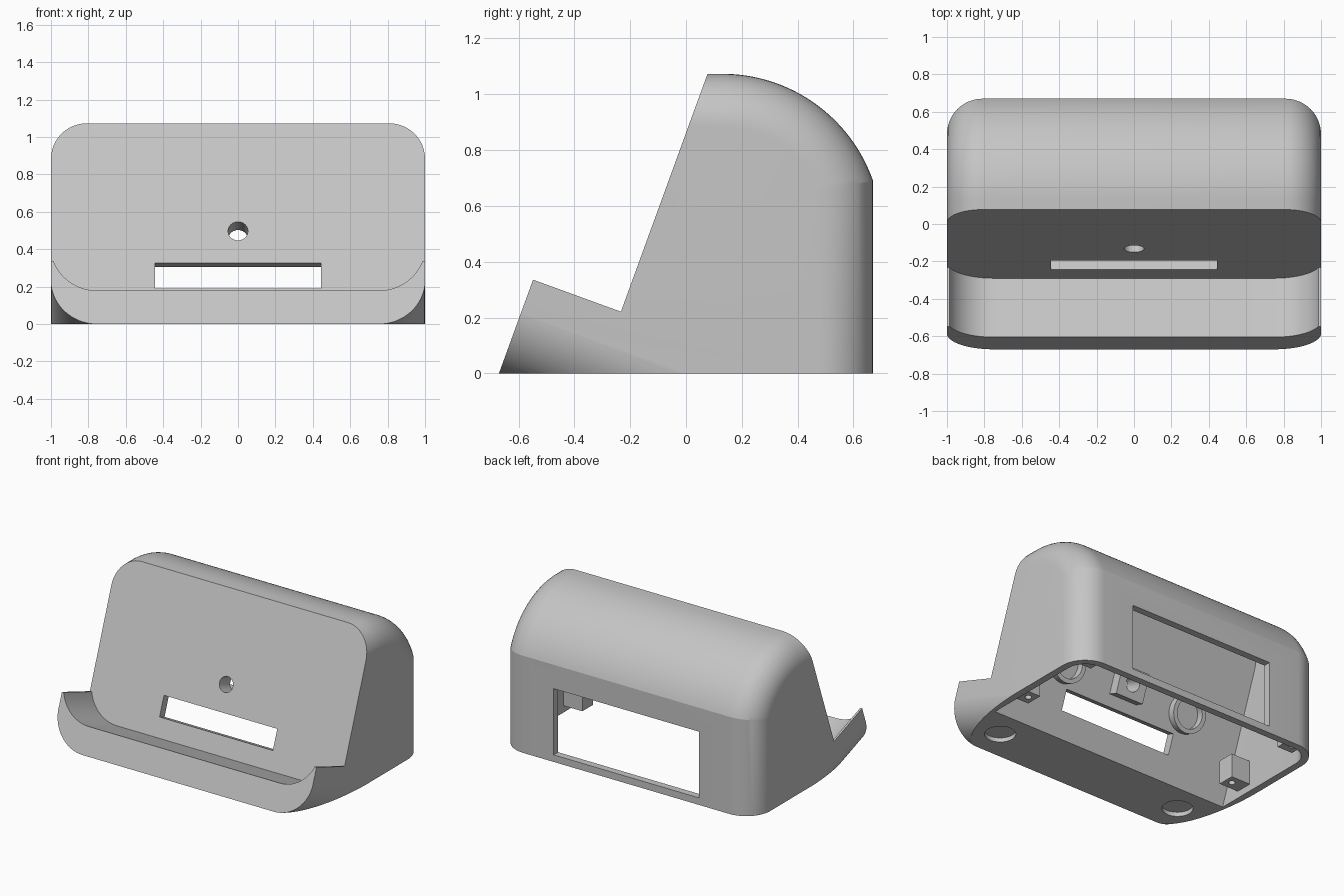
import bpy, bmesh
from math import sin, cos, asin, pi, radians, tau
from mathutils import Matrix

cube = bpy.data.objects.get("Cube")
if cube:
    bpy.data.objects.remove(cube)

# Single plastic colour
grey = bpy.data.materials.new("grey_plastic")
grey.use_nodes = True
COLOUR = (0.56, 0.56, 0.56, 1)
grey.diffuse_color = COLOUR
grey.node_tree.nodes["Principled BSDF"].inputs["Base Color"].default_value = COLOUR

# Tilted frame: local x = width, local y = up the leaning face, local z = depth into the body
T = radians(20)
FRONT, BACK = -0.67, 0.67
TILT = Matrix(((1, 0, 0, 0), (0, sin(T), cos(T), FRONT), (0, cos(T), -sin(T), 0), (0, 0, 0, 1)))
UPRIGHT = Matrix.Identity(4)
FACE = 0.335           # depth of the leaning face
INNER = FACE + 0.06    # depth of its inner side


def finish(name, bm):
    bmesh.ops.recalc_face_normals(bm, faces=bm.faces)
    mesh = bpy.data.meshes.new(name)
    bm.to_mesh(mesh)
    bm.free()
    obj = bpy.data.objects.new(name, mesh)
    mesh.materials.append(grey)
    bpy.context.collection.objects.link(obj)
    return obj


def loft(name, rings):
    """Skin a row of equal point rings and cap both ends."""
    bm = bmesh.new()
    rows = [[bm.verts.new(p) for p in ring] for ring in rings]
    n = len(rows[0])
    for a, b in zip(rows, rows[1:]):
        for i in range(n):
            j = (i + 1) % n
            bm.faces.new((a[i], a[j], b[j], b[i]))
    bm.faces.new(rows[0])
    bm.faces.new(rows[-1])
    return finish(name, bm)


def prism(name, pts, d0, d1, frame):
    return loft(name, [[frame @ Matrix.Translation((p[0], p[1], d)).translation
                        for p in pts] for d in (d0, d1)])


def rect(x0, x1, y0, y1):
    return [(x0, y0), (x1, y0), (x1, y1), (x0, y1)]


def circle(x, y, r, n=48):
    return [(x + r * cos(tau * i / n), y + r * sin(tau * i / n)) for i in range(n)]


def cradle(half, bottom, top, r=0.25, n=16):
    """Open-topped U outline with round lower corners, left top to right top."""
    side = [(half - r + r * cos(a), bottom + r - r * sin(a))
            for a in (pi / 2 * i / n for i in range(n + 1))]
    side = [(half, top)] + [p for p in side if p[1] < top - 0.001]
    return [(-x, y) for x, y in side] + side[::-1]


def boolean(obj, tool, mode="DIFFERENCE"):
    mod = obj.modifiers.new(mode.lower(), "BOOLEAN")
    mod.operation, mod.solver, mod.object = mode, "EXACT", tool
    with bpy.context.temp_override(object=obj, active_object=obj, selected_objects=[obj]):
        bpy.ops.object.modifier_apply(modifier=mod.name)
    bpy.data.objects.remove(tool)


def smooth(obj):
    for o in bpy.context.selected_objects:
        o.select_set(False)
    bpy.context.view_layer.objects.active = obj
    obj.select_set(True)
    bpy.ops.object.shade_smooth_by_angle(angle=radians(15))


def hood_profile(off, depth, floor, n=32):
    """Side outline: leaning front, domed top, upright back, shrunk by off."""
    cy, cz, r = 0.13, 0.501, 0.572 - off
    back = BACK - off
    end = asin((back - cy) / r)
    lean = lambda z: FRONT + (depth + z * sin(T)) / cos(T)
    arc = [(cy + r * sin(end * i / n), cz + r * cos(end * i / n)) for i in range(n + 1)]
    top = cz + r
    return [(back, floor), (lean(floor), floor), (lean(top), top)] + arc


def hood(name, wall, radius, depth, floor, n=12):
    """Hood solid with filleted side edges along the dome and back."""
    rings = []
    for i in range(n + 1):
        a = pi / 2 * i / n
        off, x = wall + radius * (1 - sin(a)), 1 - wall - radius * (1 - cos(a))
        rings.append([(x, y, z) for y, z in hood_profile(off, depth, floor)])
    left = rings
    right = [[(-x, y, z) for x, y, z in ring] for ring in rings[::-1]]
    return loft(name, left + right)


# Outer shell: hood limited by the leaning rounded cradle shape
shell = hood("shell", 0, 0.19, -0.3, 0)
boolean(shell, prism("outer_limit", cradle(1.001, 0, 3), 0, 4, TILT), "INTERSECT")

# Device recess, leaving the front lip, open to the sides above the lip
LIP = 0.357
outline = cradle(1.0, 0.19, LIP)
edge = cradle(1.0, 0.19, 1)
k = LIP - 0.19
reach = 0.75 + (0.25 ** 2 - (0.25 - k) ** 2) ** 0.5
outline = [(-1.3, 3), (-1.3, LIP), (-reach, LIP)] + outline[1:-1] + [(reach, LIP), (1.3, LIP), (1.3, 3)]
boolean(shell, prism("recess", outline, -1, FACE, TILT))

# Hollow interior, open at the bottom
boolean(shell, hood("cavity", 0.05, 0.14, INNER, -0.2))

# Rear opening and front slot
boolean(shell, prism("rear_opening", rect(-0.57, 0.57, 0.52, 0.9), 0.05, 0.52, UPRIGHT))
boolean(shell, prism("front_slot", rect(-0.445, 0.445, 0.324, 0.468), 0.2, 0.5, TILT))


def bore():
    return prism("bore", circle(0, 0.651, 0.053), 0.2, 0.6, TILT)


# Round hole through the face and its backing block
boolean(shell, bore())
block = prism("hole_block", rect(-0.11, 0.11, 0.55, 0.75), INNER - 0.005, 0.465, TILT)
boolean(block, bore())
parts = [shell, block]

for s, side in ((1, "left"), (-1, "right")):
    # Foot recess under the front
    boolean(shell, prism("foot_recess", circle(s * 0.74, -0.45, 0.1), -0.1, 0.03, UPRIGHT))
    # Ring holder behind the face
    ring = prism(side + "_ring_holder", circle(s * 0.5, 0.62, 0.13), INNER - 0.005, 0.445, TILT)
    boolean(ring, prism("ring_bore", circle(s * 0.5, 0.62, 0.1), 0.3, 0.6, TILT))
    parts.append(ring)
    # Screw posts for the base cover
    for end, x0, x1, y0, y1 in (("front", 0.8, 0.96, -0.1, 0.02), ("rear", 0.78, 0.9, 0.5, 0.63)):
        xs = sorted((s * x0, s * x1))
        post = prism(f"{side}_{end}_post", rect(*xs, y0, y1), 0.05, 0.22, UPRIGHT)
        hole = circle(s * 0.85, (y0 + y1) / 2, 0.022, 24)
        boolean(post, prism("screw_hole", hole, 0, 0.15, UPRIGHT))
        parts.append(post)

for part in parts:
    smooth(part)
